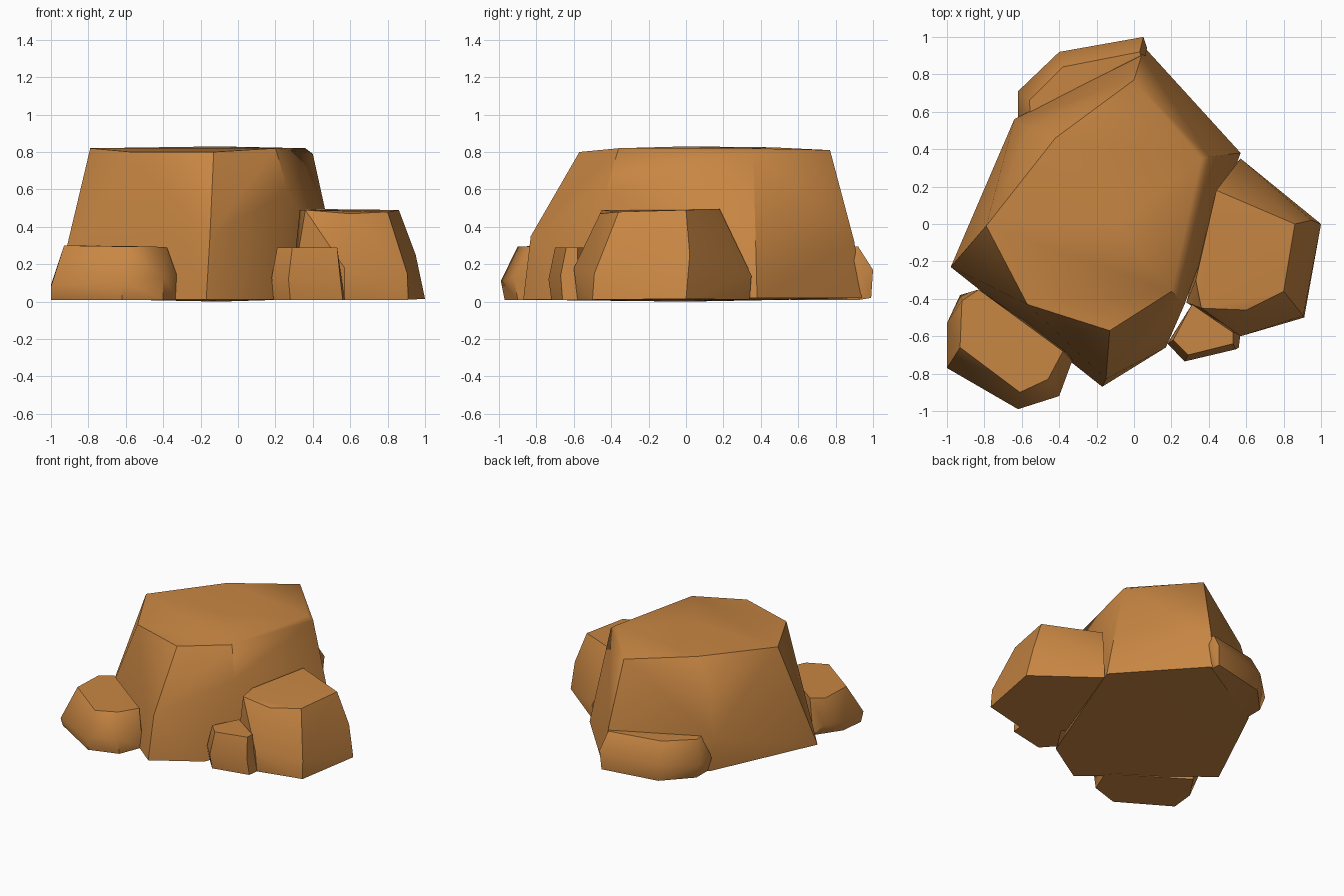
import bpy, bmesh, math

stone = bpy.data.materials.new("warm brown stone")
stone.diffuse_color = (0.58, 0.24, 0.056, 1)


def rock(name, points, angle=38):
    """A boulder: the faceted hull around a few corner points."""
    bm = bmesh.new()
    for p in points:
        bm.verts.new(p)
    res = bmesh.ops.convex_hull(bm, input=bm.verts[:])
    loose = [v for v in bm.verts if not v.link_faces]
    bmesh.ops.delete(bm, geom=loose, context='VERTS')
    bmesh.ops.recalc_face_normals(bm, faces=bm.faces[:])
    mesh = bpy.data.meshes.new(name)
    bm.to_mesh(mesh)
    bm.free()
    mesh.materials.append(stone)
    ob = bpy.data.objects.new(name, mesh)
    bpy.context.collection.objects.link(ob)
    bpy.ops.object.select_all(action='DESELECT')
    ob.select_set(True)
    bpy.context.view_layer.objects.active = ob
    bpy.ops.object.shade_smooth_by_angle(angle=math.radians(angle))
    return ob


# Large central boulder: crown, waist corners, footprint
rock("main_boulder", [
    (-0.79, -0.01, 0.82), (-0.57, -0.43, 0.80), (-0.13, -0.57, 0.80),
    (0.20, -0.36, 0.82), (0.36, 0.35, 0.82), (0.40, 0.36, 0.79),
    (0.0, 0.77, 0.81), (-0.42, 0.46, 0.825), (-0.10, 0.0, 0.83),
    (-0.15, -0.83, 0.35), (0.27, -0.43, 0.59), (-0.64, 0.56, 0.27),
    (-0.56, 0.51, 0.62), (0.04, 0.90, 0.32),
    (-0.98, -0.23, 0.02), (-0.17, -0.87, 0.01), (0.17, -0.66, 0.01),
    (0.57, 0.38, 0.02), (0.06, 0.94, 0.02), (-0.60, 0.55, 0.01),
    (-0.10, 0.0, 0.0)])

# Medium boulder on the right
rock("right_boulder", [
    (0.33, -0.30, 0.49), (0.36, -0.45, 0.49), (0.44, 0.18, 0.495),
    (0.86, 0.0, 0.49), (0.80, -0.36, 0.48), (0.60, -0.46, 0.47),
    (0.57, -0.60, 0.18), (0.57, 0.35, 0.14), (0.95, 0.02, 0.25),
    (0.905, -0.49, 0.15), (0.57, -0.58, 0.01), (0.91, -0.50, 0.01),
    (1.0, 0.0, 0.015), (0.56, 0.34, 0.01), (0.28, -0.42, 0.01)])

# Low boulder at the front left
rock("front_left_boulder", [
    (-0.92, -0.41, 0.30), (-0.83, -0.35, 0.30), (-0.38, -0.68, 0.29),
    (-0.46, -0.83, 0.295), (-0.61, -0.90, 0.295), (-0.93, -0.66, 0.30),
    (-1.0, -0.53, 0.09), (-1.0, -0.77, 0.08), (-0.62, -0.99, 0.11),
    (-0.40, -0.92, 0.13), (-0.33, -0.73, 0.15), (-0.93, -0.38, 0.1),
    (-1.0, -0.74, 0.01), (-0.98, -0.55, 0.01), (-0.62, -0.97, 0.01),
    (-0.40, -0.90, 0.01), (-0.32, -0.70, 0.01), (-0.85, -0.36, 0.01)], 45)

# Small stone tucked in at the front right
rock("small_front_stone", [
    (0.21, -0.62, 0.29), (0.29, -0.70, 0.29), (0.53, -0.64, 0.29),
    (0.53, -0.58, 0.29), (0.31, -0.43, 0.29),
    (0.18, -0.64, 0.13), (0.27, -0.735, 0.12), (0.545, -0.67, 0.14),
    (0.19, -0.62, 0.01), (0.28, -0.72, 0.01), (0.56, -0.66, 0.01),
    (0.57, -0.58, 0.01), (0.32, -0.42, 0.01)])

# Low boulder at the back
rock("back_boulder", [
    (-0.56, 0.66, 0.29), (-0.38, 0.84, 0.295), (0.03, 0.92, 0.295),
    (0.05, 0.85, 0.29), (-0.55, 0.55, 0.29),
    (-0.62, 0.71, 0.12), (-0.40, 0.92, 0.14), (0.05, 1.0, 0.17),
    (0.07, 0.94, 0.16), (-0.62, 0.57, 0.12),
    (-0.58, 0.70, 0.01), (-0.39, 0.90, 0.01), (0.04, 0.99, 0.02),
    (0.06, 0.93, 0.01), (-0.58, 0.56, 0.01)], 45)
